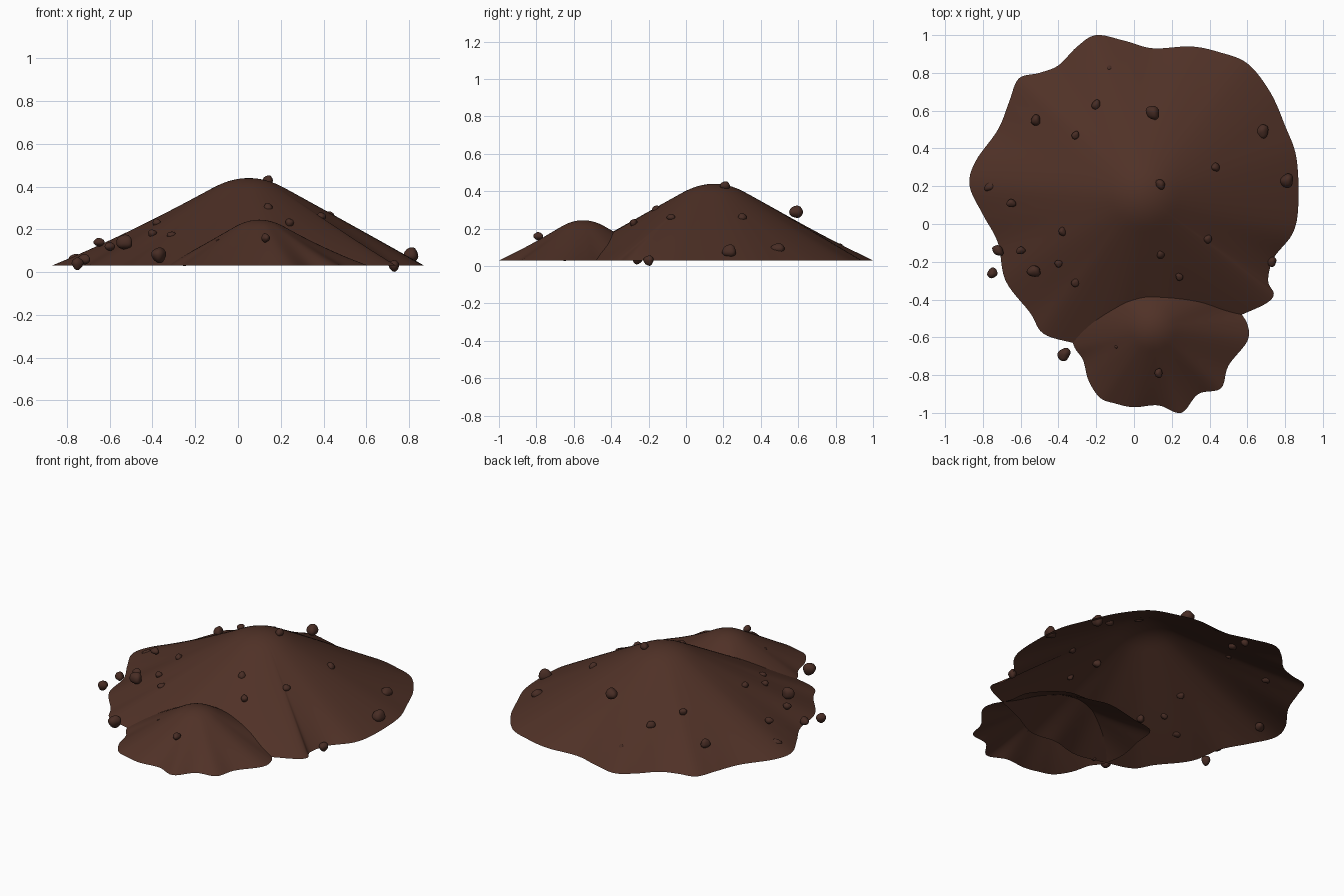
import bpy
import bmesh
import math
import random
from mathutils import Vector, Matrix

random.seed(4)

default_cube = bpy.data.objects.get("Cube")
if default_cube:
    bpy.data.objects.remove(default_cube, do_unlink=True)


def make_material(name, colour):
    material = bpy.data.materials.new(name)
    material.use_nodes = True
    material.diffuse_color = colour
    shader = material.node_tree.nodes["Principled BSDF"]
    shader.inputs["Base Color"].default_value = colour
    shader.inputs["Roughness"].default_value = 0.9
    return material


def finish_object(bm, name, material):
    """Turn the bmesh into a smooth shaded object in the scene."""
    mesh = bpy.data.meshes.new(name)
    bm.to_mesh(mesh)
    bm.free()
    mesh.materials.append(material)
    for polygon in mesh.polygons:
        polygon.use_smooth = True
    created = bpy.data.objects.new(name, mesh)
    bpy.context.collection.objects.link(created)
    return created


def closed_spline(points, steps):
    """Sample a closed smooth curve that passes through all the points."""
    samples = []
    count = len(points)
    for i in range(count):
        before, start, end, after = (points[(i + k) % count] for k in (-1, 0, 1, 2))
        for step in range(steps):
            t = step / steps
            samples.append(start + (end - before) * (t / 2)
                           + (before * 2 - start * 5 + end * 4 - after) * (t * t / 2)
                           + (start * 3 - before - end * 3 + after) * (t ** 3 / 2))
    return samples


def make_mound(name, material, centre, radius, height, crown, outline):
    """Open heap: rounded crown, straight slope and a wavy rim on the ground."""
    centre = Vector(centre)
    points = [Vector(point) / 100 for point in outline]
    rim = [point - centre for point in closed_spline(points, steps=6)]
    slope = height / (1 - crown / 2)
    rings = 26

    bm = bmesh.new()
    peak = bm.verts.new((centre.x, centre.y, GROUND + height))
    previous = None
    for ring in range(1, rings + 1):
        t = ring / rings
        if t < crown:
            z = height - slope * t * t / (2 * crown)
        else:
            z = slope * (1 - t)
        # The rim waves fade into a plain cone towards the crown
        wave = t * t
        row = []
        for offset in rim:
            length = radius + (offset.length - radius) * wave
            spot = centre + offset.normalized() * (length * t)
            row.append(bm.verts.new((spot.x, spot.y, GROUND + z)))
        for i in range(len(row)):
            j = (i + 1) % len(row)
            if previous:
                bm.faces.new((previous[i], row[i], row[j], previous[j]))
            else:
                bm.faces.new((peak, row[i], row[j]))
        previous = row
    bmesh.ops.recalc_face_normals(bm, faces=bm.faces)
    if sum(face.normal.z for face in bm.faces) < 0:
        bmesh.ops.reverse_faces(bm, faces=bm.faces)
    return finish_object(bm, name, material)


def make_clod(name, material, place, size):
    """Lumpy, slightly squashed ball of earth."""
    bm = bmesh.new()
    bmesh.ops.create_icosphere(bm, subdivisions=3, radius=size)
    phase = random.uniform(0, math.tau)
    for vert in bm.verts:
        n = vert.co.normalized()
        lump = math.sin(3 * n.x + phase) * math.cos(3 * n.y - phase) + math.sin(4 * n.z + phase) / 2
        vert.co *= 1 + lump / 10
    squash = Matrix.Diagonal((random.uniform(0.95, 1.15), random.uniform(0.8, 0.95),
                              random.uniform(0.85, 1), 1))
    turn = Matrix.Rotation(random.uniform(0, math.tau), 4, "Z")
    bm.transform(turn @ squash)
    clod = finish_object(bm, name, material)
    clod.location = place
    return clod


GROUND = 0.03
soil = make_material("dark brown soil", (0.08, 0.031, 0.02, 1))
clod_soil = make_material("darker brown clods", (0.065, 0.026, 0.018, 1))

# Large heap, rim points in hundredths
make_mound("main_mound", soil, centre=(0.05, 0.15), radius=0.83, height=0.41, crown=0.2, outline=[
    (-20, 100), (-30, 94), (-40, 84), (-50, 80), (-61, 77), (-66, 65), (-72, 50),
    (-84, 33), (-87, 20), (-80, 5), (-72, -10), (-68, -30), (-55, -47), (-48, -58),
    (-32, -63), (-13, -67), (5, -63), (22, -64), (40, -55), (57, -48), (70, -42),
    (74, -37), (71, -30), (74, -18), (84, -5), (87, 10), (86, 35), (80, 52), (72, 70),
    (60, 85), (45, 91), (30, 94), (10, 93), (-5, 97)])

# Small heap at the front, running into the large one
make_mound("front_mound", soil, centre=(0.1, -0.55), radius=0.43, height=0.215, crown=0.27, outline=[
    (-32, -64), (-27, -72), (-24, -83), (-18, -92), (-10, -95), (0, -97), (13, -96),
    (25, -100), (34, -90), (46, -87), (50, -75), (60, -62), (60, -53), (55, -44),
    (52, -30), (37, -16), (22, -14), (8, -11), (-12, -15), (-28, -19), (-31, -34), (-34, -50)])

# Loose clods: x, y, z and radius in hundredths
clods = [
    (-13, 82, 10, 2.4), (-20, 63, 19, 2.4), (-52, 55, 13, 3), (-31, 47, 24, 2),
    (10, 59, 29, 3.5), (68, 49, 9, 3.5), (43, 30, 26, 2.4), (14, 21, 43, 2.4),
    (81, 23, 8, 3.7), (-76, 20, 6, 3), (-65, 11, 14, 2.3), (-38, -4, 23, 2.2),
    (-72, -14, 6, 2.8), (-75, -26, 4, 3), (-60, -14, 12, 2.3), (-53, -25, 14, 3.4),
    (-40, -21, 18, 2), (-31, -31, 17, 2.2), (14, -16, 30, 2.4), (24, -28, 23, 2.2),
    (39, -8, 26, 2.2), (73, -20, 3, 2.8), (-37, -69, 8, 3.6), (-9, -65, 14, 1.4),
    (13, -79, 16, 2.4), (-25, -65, 4, 1.4)]
for number, (x, y, z, size) in enumerate(clods, start=1):
    make_clod(f"clod_{number}", clod_soil, Vector((x, y, z)) / 100, size / 100)
